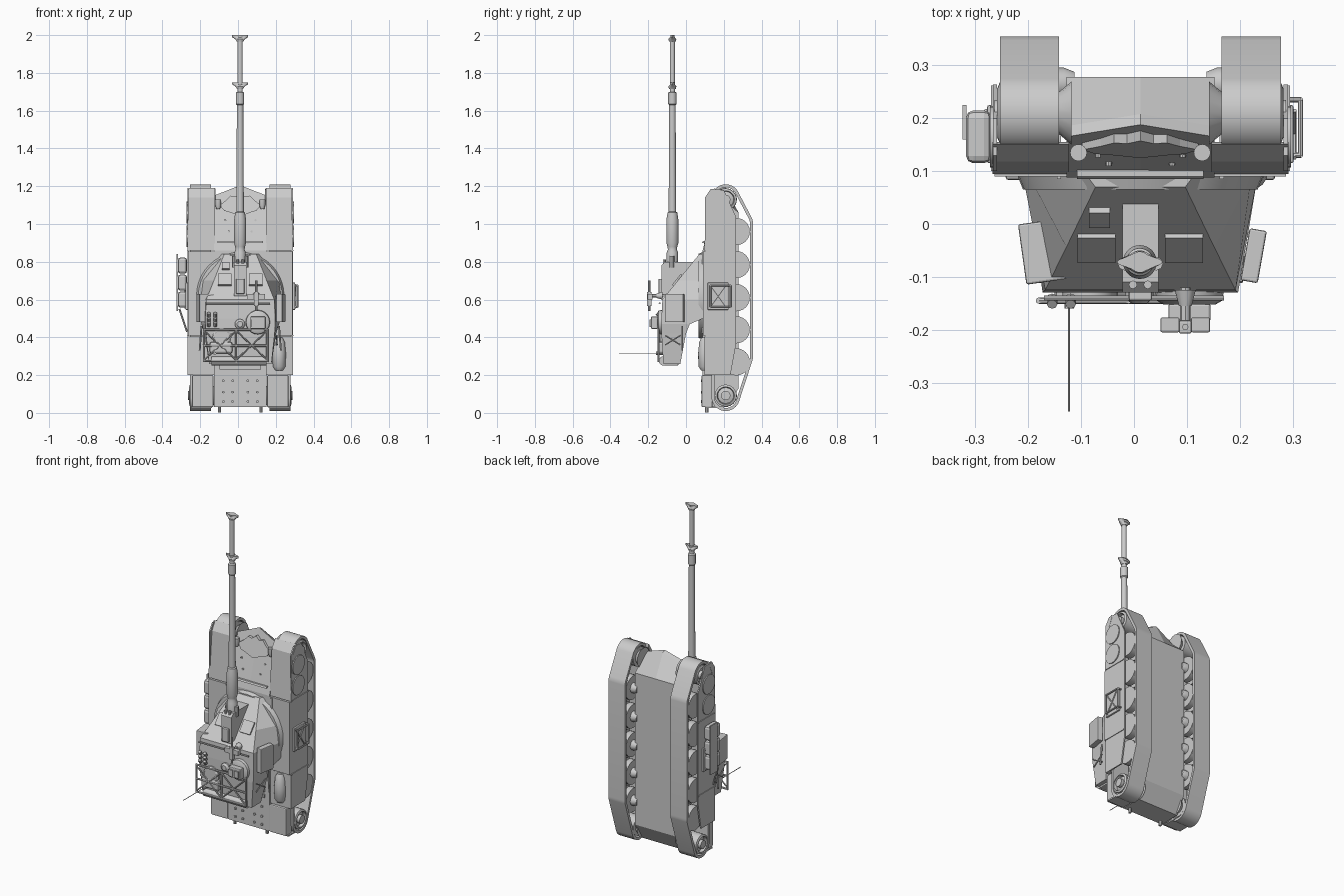
import bpy, bmesh
from math import sin, cos, pi, radians
from mathutils import Vector, Matrix

if "Cube" in bpy.data.objects:
    bpy.data.objects.remove(bpy.data.objects["Cube"])

C = 0.012  # vehicle centreline in x
SIDES = (-1, 1)


def finish(name, bm, smooth=False):
    bmesh.ops.recalc_face_normals(bm, faces=bm.faces)
    me = bpy.data.meshes.new(name)
    bm.to_mesh(me)
    bm.free()
    ob = bpy.data.objects.new(name, me)
    bpy.context.collection.objects.link(ob)
    if smooth:
        bpy.ops.object.select_all(action='DESELECT')
        ob.select_set(True)
        bpy.context.view_layer.objects.active = ob
        bpy.ops.object.shade_smooth_by_angle(angle=radians(35))
    return ob


def loft(name, rings, closed=False, smooth=False):
    bm = bmesh.new()
    vs = [[bm.verts.new(p) for p in r] for r in rings]
    n, m = len(vs[0]), len(vs)
    for i in range(m if closed else m - 1):
        a, b = vs[i], vs[(i + 1) % m]
        for j in range(n):
            bm.faces.new((a[j], a[(j + 1) % n], b[(j + 1) % n], b[j]))
    if not closed:
        bm.faces.new(vs[0])
        bm.faces.new(vs[-1])
    return finish(name, bm, smooth)


def box(name, x, y, z, rx=0, ry=0, rz=0, bevel=0):
    """Box from (min, max) ranges, rotated about its own centre."""
    c = Vector((sum(x) / 2, sum(y) / 2, sum(z) / 2))
    rot = Matrix.Rotation(radians(rz), 4, 'Z') @ Matrix.Rotation(radians(ry), 4, 'Y') @ Matrix.Rotation(radians(rx), 4, 'X')
    bm = bmesh.new()
    bmesh.ops.create_cube(bm, size=1, matrix=Matrix.Translation(c) @ rot @ Matrix.Diagonal(
        (x[1] - x[0], y[1] - y[0], z[1] - z[0], 1)))
    if bevel:
        bmesh.ops.bevel(bm, geom=bm.edges[:], offset=bevel, segments=2, affect='EDGES', profile=0.5)
    return finish(name, bm)


def prism(name, pts, x0, x1):
    return loft(name, [[(x, y, z) for y, z in pts] for x in (x0, x1)])


def lathe(name, origin, axis, prof, n=24):
    """Solid of revolution; profile is (radius, distance along axis)."""
    q = Vector((0, 0, 1)).rotation_difference(Vector(axis))
    o = Vector(origin)
    return loft(name, [[o + q @ Vector((r * cos(2 * pi * k / n), r * sin(2 * pi * k / n), h))
                        for k in range(n)] for r, h in prof], smooth=True)


def rod(name, a, b, r, n=8):
    d = Vector(b) - Vector(a)
    return lathe(name, a, d.normalized(), [(r, 0), (r, d.length)], n)


# --- Hull with peaked nose
def hull_section(x, nz, ny):
    return [(x, y, z) for y, z in ((.088, .03), (.088, .86), (ny, nz), (ny + .02, nz - .01),
                                   (.278, 1.06), (.278, .13), (.22, .03))]


loft("hull", [hull_section(C - .14, 1.15, .165), hull_section(C, 1.205, .188), hull_section(C + .14, 1.15, .165)])

# --- Running gear and fenders, both sides
wheels_z = (.27, .44, .61, .785, .96)
path = [(.21, .085, .075), (.275, .30, .08), (.275, 1.0, .08), (.21, 1.135, .075)]


def outline(shrink):
    pts = []
    for k in range(72):
        d = (cos(2 * pi * k / 72), sin(2 * pi * k / 72))
        y, z, r = max(path, key=lambda c: c[0] * d[0] + c[1] * d[1] + c[2])
        pts.append((y + (r - shrink) * d[0], z + (r - shrink) * d[1]))
    return pts


for s in SIDES:
    X = lambda o: C + s * o
    R = lambda a, b: tuple(sorted((C + s * a, C + s * b)))
    outer, inner = outline(0), outline(.016)
    loft("track", [[(X(.154), *o), (X(.266), *o), (X(.266), *i), (X(.154), *i)]
                   for o, i in zip(outer, inner)], closed=True, smooth=True)
    for z in wheels_z:
        for a, b in ((.16, .195), (.22, .262)):
            rod("road_wheel", (X(a), .266, z), (X(b), .266, z), .072, 24)
        lathe("wheel_axle", (X(.125), .266, z), (s, 0, 0), [(.022, 0), (.03, .02), (.03, .1)], 12)
    for z, nm in ((.092, "drive_sprocket"), (1.13, "idler_wheel")):
        lathe(nm, (X(.158), .21, z), (s, 0, 0), [(.058, 0), (.058, .108), (.046, .113), (.042, .095),
                                                (.025, .1), (.025, .118)])
        lathe("final_drive", (X(.13), .21, z), (s, 0, 0), [(.06, 0), (.035, .03)], 16)
    # side skirt with stowed panels
    prism("side_skirt", [(.1, .2), (.1, 1.14), (.13, 1.185), (.2, 1.18), (.264, 1.04), (.264, .36), (.235, .2)],
          X(.271), X(.279))
    for z in (1.06, .935):
        rod("skirt_disc", (X(.277), .165, z), (X(.285), .165, z), .058, 24)
    box("skirt_box", R(.277, .29), (.115, .225), (.545, .69), bevel=.004)
    for z0, z1 in ((.555, .68), (.68, .555)):
        rod("box_strap", (X(.292), .125, z0), (X(.292), .215, z1), .004, 6)
    for z in (.41, .86):
        box("skirt_seam", R(.276, .283), (.1, .262), (z - .003, z + .003))
    # fender sections
    prism("front_fender", [(.095, .86), (.118, 1.14), (.15, 1.19), (.155, 1.17), (.132, 1.12), (.13, .86)],
          X(.135), X(.28))
    box("middle_fender", R(.13, .276), (.09, .13), (.41, .855))
    box("rear_fender", R(.13, .274), (.098, .132), (.2, .405))
    box("rear_bin", R(.142, .255), (.083, .14), (.03, .2), bevel=.006)
    box("mud_flap", R(.15, .262), (.1, .2), (.025, .034))
    box("fender_rail", R(.15, .158), (.085, .1), (.42, .85))
    # headlight, tow hooks
    lathe("headlight", (X(.117), .135, 1.08), (0, 0, 1), [(.01, 0), (.016, .02), (.016, .05)], 16)
    rod("tow_hook", (X(.11), .11, .002), (X(.11), .11, .04), .009)
    # glacis and rear deck bolts
    for i, z in enumerate((.9, .96, 1.02)):
        y = .09 + (z - .86) * .26
        rod("glacis_bolt", (X(.04 + .02 * i), y + .01, z), (X(.04 + .02 * i), y - .006, z), .006)
    for z in (.06, .11, .17):
        rod("deck_bolt", (X(.04), .1, z), (X(.04), .08, z), .007)
        rod("deck_bolt", (X(.09), .1, z), (X(.09), .08, z), .007)

# --- Glacis plate, splash board and deck grilles
prism("splash_board", [(.1, .9), (.085, .9), (.09, .91), (.105, .91)], C - .12, C + .12)
zig = [(-.11, 1.1), (-.085, 1.07), (-.05, 1.06), (0, 1.04), (.05, 1.06), (.085, 1.07), (.11, 1.1),
       (.075, 1.125), (.05, 1.15), (.025, 1.145), (0, 1.165), (-.025, 1.145), (-.05, 1.15), (-.075, 1.125)]
loft("glacis_armour", [[(C + x, .093 + (z - .86) * .26 + d, z) for x, z in zig] for d in (-.015, .02)])
for i in range(5):
    box("deck_grille", (C - .11, C + .11), (.08, .1), (.23 + i * .035, .25 + i * .035))

# --- Turret: trapezoid sections along the gun axis
sections = [(.26, -.12, .165, -.03, .165), (.42, -.13, .182, 0, .19), (.47, -.13, .185, .02, .205),
            (.5, -.13, .185, .09, .215), (.6, -.125, .18, .09, .222), (.7, -.044, .14, .09, .21),
            (.84, .07, .085, .09, .1)]
loft("turret", [[(C - wt, yt, z), (C + wt, yt, z), (C + wb, yb, z), (C - wb, yb, z)]
                for z, yt, wt, yb, wb in sections])
lathe("turret_ring", (C, .065, .62), (0, 1, 0), [(.222, 0), (.236, .035)], 40)
box("bustle_rear_bin", (C - .14, C + .14), (-.115, -.04), (.25, .27), bevel=.005)

# --- Mantlet and front armour panels
prism("mantlet", [(-.13, .62), (-.13, .78), (-.11, .8), (.065, .8), (.065, .7)], C - .034, C + .034)
box("mantlet_cap", (C - .022, C + .022), (-.145, -.12), (.63, .71), bevel=.004)
for s in SIDES:
    box("front_armour_panel", (C + s * .083 - .036, C + s * .083 + .036), (-.052, -.036), (.665, .74), rx=-39)
    rod("mantlet_bolt", (C + s * .014, -.115, .79), (C + s * .014, -.115, .812), .008)
    rod("mantlet_arm", (C + s * .03, -.075, .77), (C + s * .03, -.075, .83), .013)
box("sight_panel", (-.085, -.045), (.005, .021), (.755, .8), rx=-39)

# --- Gun barrel with sleeve, collar and double-flange muzzle
gun = (C - .001, -.072, 0)
lathe("gun_barrel", gun, (0, 0, 1), [(.03, .78), (.03, .85), (.024, .865), (.026, .88), (.032, .9), (.032, 1.02),
      (.026, 1.06), (.02, 1.065), (.017, 1.62), (.017, 1.63), (.022, 1.635), (.022, 1.695), (.014, 1.7), (.014, 1.99)], 28)
for z, w in ((1.715, .042), (1.965, .043)):
    h = .035
    prof = [(.016, .018, z), (w * .6, .021, z + h * .4), (w, .011, z + h * .7), (w, .011, z + h), (.018, .02, z + h)]
    loft("muzzle_flange", [[(gun[0] + a * cos(t * pi / 12), gun[1] + b * sin(t * pi / 12), zz)
                            for t in range(24)] for a, b, zz in prof], smooth=True)

# --- Turret side boxes, grenade tubes
box("left_side_bin", (-.212, -.135), (-.11, .005), (.48, .63), rz=8, bevel=.004)
box("right_side_bin", (.21, .243), (-.11, -.01), (.48, .63), rz=-10, bevel=.004)
for i in range(3):
    for x in (-.155, -.12):
        rod("grenade_tube", (x, -.14, .46 + i * .025), (x, -.152, .478 + i * .025), .01)
rod("turret_handrail", (-.17, -.14, .58), (.17, -.14, .58), .005)
for s in SIDES:
    rod("turret_side_rail", (C + s * .215, -.02, .33), (C + s * .205, -.02, .46), .005)
    for z0, z1 in ((.36, .41), (.41, .36)):
        rod("side_rack_cross", (C + s * .19, -.11, z0), (C + s * .195, -.03, z1), .004, 6)

# --- Commander cupola, hatch, sights
lathe("cupola", (.105, -.12, .48), (0, -1, 0), [(.066, 0), (.062, .025), (.05, .032)], 20)
box("cupola_sight", (.065, .145), (-.185, -.15), (.445, .51), bevel=.005)
for x in (.082, .122):
    box("sight_window", (x - .014, x + .014), (-.192, -.18), (.455, .495))
lathe("loader_hatch", (-.085, -.12, .4), (0, -1, 0), [(.05, 0), (.05, .018), (.04, .025)], 20)
lathe("roof_periscope", (.01, -.12, .47), (0, -1, 0), [(.027, 0), (.027, .02), (.015, .03)], 16)

# --- Roof machine gun
rod("gun_post", (.097, -.12, .62), (.097, -.19, .62), .01)
lathe("gun_pivot", (.097, -.125, .62), (0, -1, 0), [(.02, 0), (.012, .03)], 12)
box("gun_body", (.085, .109), (-.207, -.183), (.565, .64), bevel=.003)
rod("machine_gun_barrel", (.097, -.195, .64), (.097, -.195, .7), .006)
rod("machine_gun_grip", (.097, -.195, .54), (.097, -.195, .57), .006)
for x in (.068, .126):
    box("ammo_box", (x - .018, x + .018), (-.205, -.177), (.6, .63), bevel=.003)

# --- Rear stowage rack
for z in (.275, .355, .44):
    rod("rack_rail", (-.18, -.145, z), (.155, -.145, z), .006)
for x in (-.18, -.01, .155):
    rod("rack_post", (x, -.145, .27), (x, -.145, .445), .006)
for a, b in ((-.18, -.01), (-.01, .155)):
    rod("rack_cross", (a, -.147, .28), (b, -.147, .435), .004)
    rod("rack_cross", (a, -.147, .435), (b, -.147, .28), .004)
box("stowed_pack", (-.15, -.03), (-.148, -.115), (.315, .375), bevel=.01)
rod("bedroll", (-.14, -.12, .275), (.15, -.12, .275), .024, 16)

# --- Antenna
rod("antenna_base", (-.123, -.12, .315), (-.123, -.16, .315), .009)
rod("antenna", (-.123, -.15, .315), (-.123, -.355, .315), .002, 6)

# --- Fender stowage: tarp, left canisters and outer guard, right frame
lathe("tarp_roll", (.218, .1, .225), (0, 0, 1), [(.02, 0), (.034, .02), (.036, .09), (.03, .15), (.018, .175)], 16)
for z in (.6, .69, .78):
    box("left_canister", (-.318, -.27), (.115, .215), (z - .043, z + .043), bevel=.014)
box("left_guard", (-.325, -.317), (.16, .225), (.54, .84))
rod("left_stay", (-.31, .13, .55), (-.27, .12, .43), .005)
for z in (.56, .675):
    rod("right_frame_bar", (.315, .13, z), (.315, .235, z), .005)
    for y in (.13, .235):
        rod("right_frame_arm", (.29, y, z), (.316, y, z), .005)
for y in (.13, .235):
    rod("right_frame_post", (.315, y, .56), (.315, y, .675), .005)
